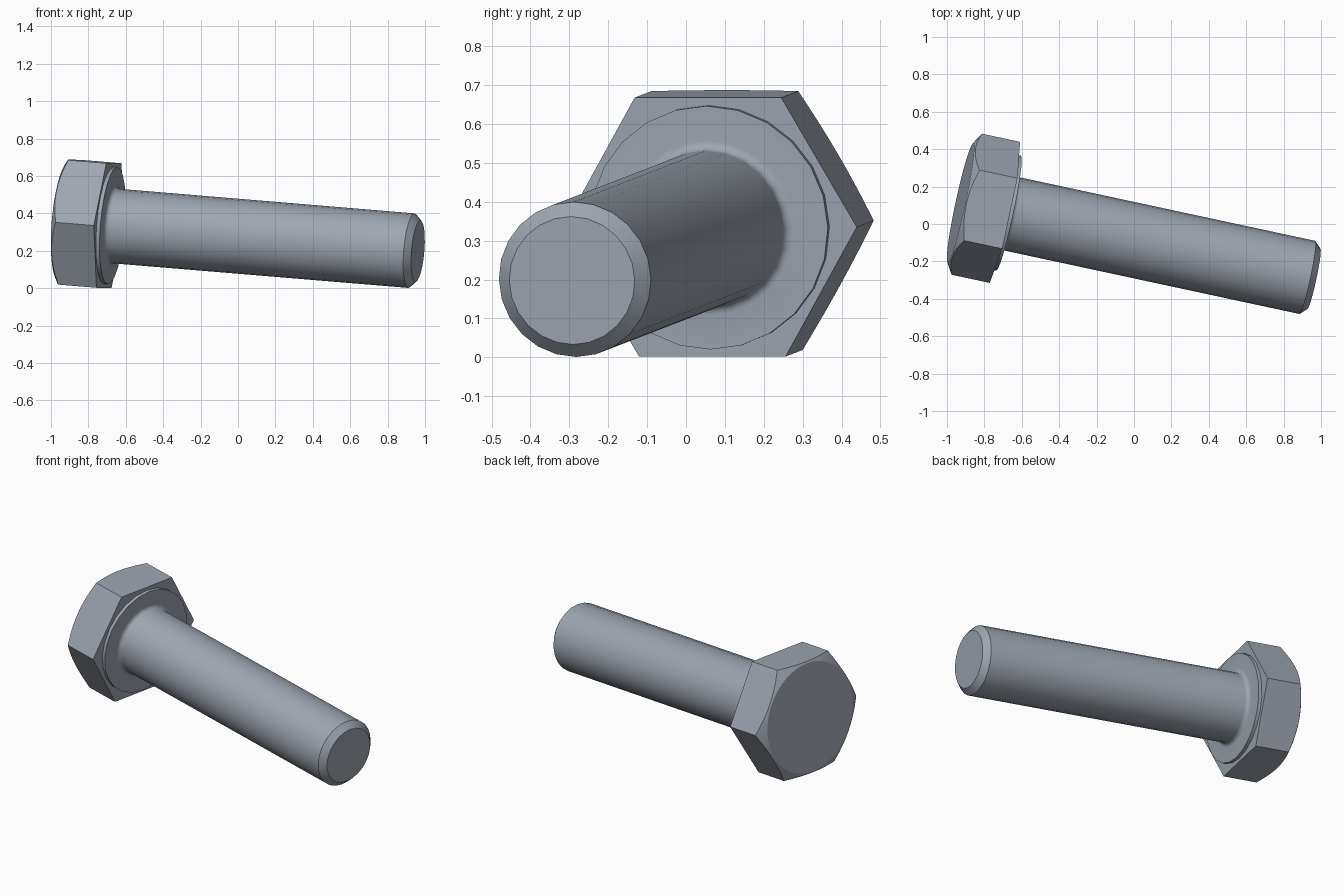
import bpy, bmesh, math
from mathutils import Vector, Matrix

cube = bpy.data.objects.get("Cube")
if cube:
    bpy.data.objects.remove(cube, do_unlink=True)

# Steel material
steel = bpy.data.materials.new("blue grey steel")
steel.use_nodes = True
colour = (0.34, 0.38, 0.44, 1)
steel.diffuse_color = colour
steel.node_tree.nodes["Principled BSDF"].inputs["Base Color"].default_value = colour

# Tilted frame: local z runs along the bolt, origin under the head
axis = Vector((0.9745, -0.2095, -0.081)).normalized()
side = Vector((-axis.y, axis.x, 0)).normalized()
up = axis.cross(side)
frame = Matrix((side, up, axis)).transposed().to_4x4()
frame.translation = (-0.69, 0.062, 0.335)


def ring_solid(name, rings, steps):
    """Skin a stack of closed rings; each ring maps an angle to (radius, height)."""
    bm = bmesh.new()
    loops = []
    for ring in rings:
        loop = []
        for i in range(steps):
            a = math.tau * i / steps
            r, z = ring(a)
            loop.append(bm.verts.new((r * math.cos(a), r * math.sin(a), z)))
        loops.append(loop)
    for low, high in zip(loops, loops[1:]):
        for i in range(steps):
            j = (i + 1) % steps
            bm.faces.new((low[i], low[j], high[j], high[i]))
    bm.faces.new(loops[0][::-1])
    bm.faces.new(loops[-1])
    bmesh.ops.recalc_face_normals(bm, faces=bm.faces)
    mesh = bpy.data.meshes.new(name)
    bm.to_mesh(mesh)
    bm.free()
    mesh.materials.append(steel)
    obj = bpy.data.objects.new(name, mesh)
    bpy.context.collection.objects.link(obj)
    obj.matrix_world = frame
    bpy.ops.object.select_all(action='DESELECT')
    obj.select_set(True)
    bpy.context.view_layer.objects.active = obj
    bpy.ops.object.shade_smooth_by_angle(angle=math.radians(25))
    return obj


# Hex head with a conical chamfer on its outer face
apothem, thickness, face_radius = 0.334, 0.244, 0.325


def hex_radius(a):
    return apothem / math.cos(a % (math.pi / 3) - math.pi / 6)


def chamfer_edge(a):
    r = hex_radius(a)
    return r, -thickness + (r - face_radius) * math.tan(math.pi / 6)


ring_solid("hex_head", [
    lambda a: (hex_radius(a), 0),
    chamfer_edge,
    lambda a: (face_radius, -thickness),
], 48)

# Washer face, fillet, shank and chamfered tip as one turned piece
shank_r, washer_z, fillet, length, bevel = 0.2, 0.02, 0.025, 1.695, 0.035
profile = [(0.314, -0.02), (0.314, washer_z)]
for k in range(6):
    t = math.pi / 2 * k / 5
    profile.append((shank_r + fillet * (1 - math.sin(t)),
                    washer_z + fillet * (1 - math.cos(t))))
profile += [(shank_r, length - bevel), (shank_r - bevel, length)]
ring_solid("shank_with_washer_face", [lambda a, p=p: p for p in profile], 24)
